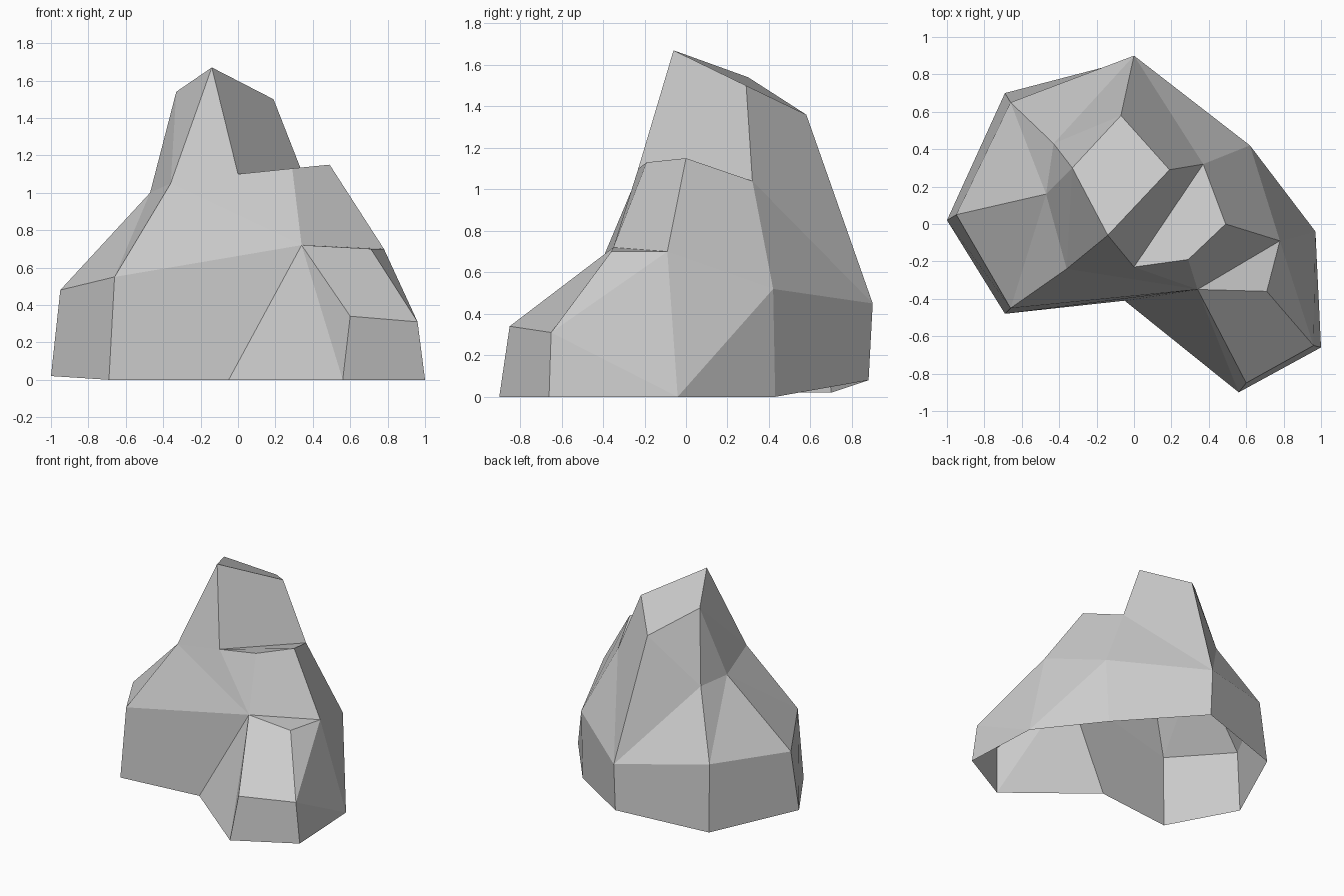
import bpy
import bmesh

cube = bpy.data.objects.get("Cube")
if cube:
    bpy.data.objects.remove(cube, do_unlink=True)

# Stone colour
stone = bpy.data.materials.new("grey_stone")
stone.use_nodes = True
colour = (0.6, 0.6, 0.6, 1.0)
stone.diffuse_color = colour
shader = next(n for n in stone.node_tree.nodes if n.type == "BSDF_PRINCIPLED")
shader.inputs["Base Color"].default_value = colour
shader.inputs["Roughness"].default_value = 0.9

# Ground outline, one point under each shoulder point
ground = {
    "A": (-1.0, 0.02, 0.02), "B": (-0.69, -0.48, 0), "C": (-0.05, -0.41, 0),
    "D": (0.56, -0.9, 0), "E": (1.0, -0.66, 0), "F": (0.97, -0.04, 0),
    "G": (0.6, 0.43, 0), "H": (0, 0.88, 0.08), "I": (-0.69, 0.7, 0.02),
}
# Shoulder ring where the walls end
shoulder = {
    "a": (-0.95, 0.05, 0.48), "b": (-0.66, -0.45, 0.55), "c": (0.34, -0.35, 0.72),
    "d": (0.6, -0.85, 0.34), "e": (0.96, -0.65, 0.31), "f": (0.78, -0.09, 0.7),
    "g": (0.62, 0.42, 0.52), "h": (0, 0.9, 0.45), "i": (-0.66, 0.65, 0.53),
}
# Side ledge and the front knuckle below it
ledge = {
    "q": (0.71, -0.36, 0.7), "s": (0.49, 0, 1.15), "t": (0.29, -0.19, 1.13),
    "u": (0, -0.23, 1.1), "v": (0.37, 0.32, 1.04),
}
# Peak and the slopes that carry it
crown = {
    "p": (-0.14, -0.06, 1.67), "w": (0.19, 0.29, 1.5), "x": (-0.07, 0.58, 1.36),
    "y": (-0.33, 0.3, 1.54), "z": (-0.43, 0.43, 1.0),
    "m": (-0.36, -0.24, 1.05), "n": (-0.47, 0.16, 1.0),
}

bm = bmesh.new()
points = {}
for ring in (ground, shoulder, ledge, crown):
    for name, place in ring.items():
        points[name] = bm.verts.new(place)


def facet(names):
    return bm.faces.new([points[n] for n in names])


# Walls: quads around the base, creased where the rock twists
ring = "abcdefghi"
falling, rising = "ce", "f"
for here, after in zip(ring, ring[1:] + ring[0]):
    low, low_after = here.upper(), after.upper()
    if here in falling:
        facet(low + low_after + here)
        facet(low_after + after + here)
    elif here in rising:
        facet(low + after + here)
        facet(low + low_after + after)
    else:
        facet(low + low_after + after + here)

# Front knuckle, side ledge, peak, back slope, left slope, front slope
for group in ("cqed cfq qfe",
              "ctsf svgf utsv",
              "puvw pwxy",
              "wvhx vgh xhz xzy zhi",
              "zin nia abn bmn yzn ynm ymp",
              "mup mcu uct mbc"):
    for names in group.split():
        facet(names)

bmesh.ops.recalc_face_normals(bm, faces=bm.faces[:])
bm.normal_update()
if max(bm.faces, key=lambda f: f.calc_center_median().z).normal.z < 0:
    bmesh.ops.reverse_faces(bm, faces=bm.faces[:])

# Open-bottomed boulder
mesh = bpy.data.meshes.new("boulder")
bm.to_mesh(mesh)
bm.free()
mesh.materials.append(stone)
boulder = bpy.data.objects.new("boulder", mesh)
bpy.context.collection.objects.link(boulder)
